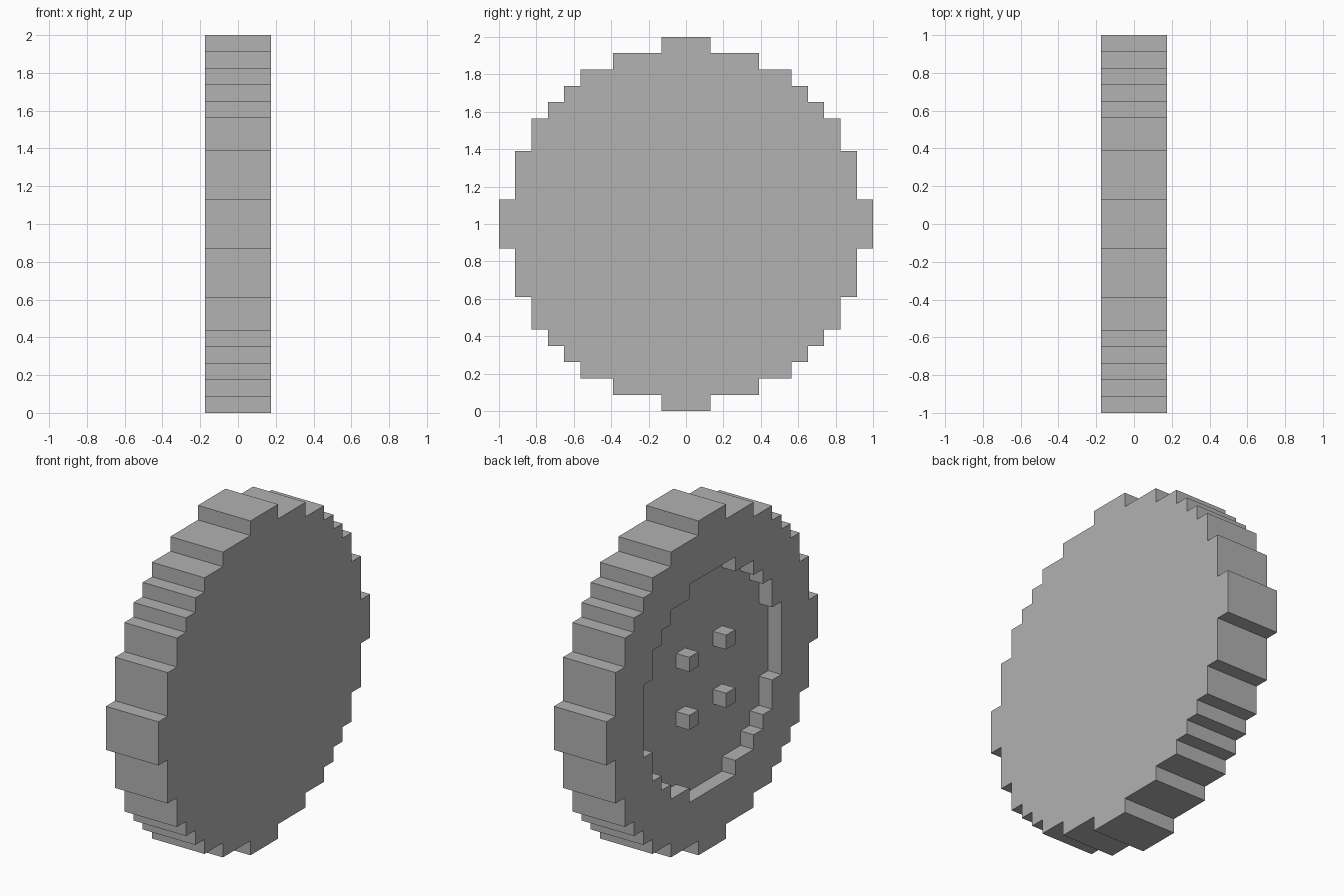
import bpy
import bmesh
from mathutils import Vector

cube = bpy.data.objects.get("Cube")
if cube:
    bpy.data.objects.remove(cube, do_unlink=True)

UNIT = 2 / 23            # edge of one block
HALF = 2 * UNIT          # half the wheel's thickness
FLOOR = -HALF + UNIT     # depth of the hub recess

grey = bpy.data.materials.new("grey")
grey.use_nodes = True
COLOUR = (0.445, 0.445, 0.445, 1)
grey.diffuse_color = COLOUR
grey.node_tree.nodes["Principled BSDF"].inputs["Base Color"].default_value = COLOUR


def stepped_circle(steps):
    """Blocky circle: one quarter of stair corners, turned four times."""
    quarter = []
    for i, (y, z) in enumerate(steps):
        quarter.append((y, z))
        if i + 1 < len(steps):
            quarter.append((steps[i + 1][0], z))
    points = []
    for _ in range(4):
        points += quarter
        quarter = [(-z, y) for y, z in quarter]
    return points


def add_loop(bm, outline, x):
    return [bm.verts.new((x, y * UNIT, z * UNIT + 1)) for y, z in outline]


def add_wall(bm, a, b):
    for i in range(len(a)):
        j = (i + 1) % len(a)
        bm.faces.new((a[i], a[j], b[j], b[i]))


def finish(bm, name):
    bmesh.ops.recalc_face_normals(bm, faces=bm.faces[:])
    mesh = bpy.data.meshes.new(name)
    bm.to_mesh(mesh)
    bm.free()
    mesh.materials.append(grey)
    obj = bpy.data.objects.new(name, mesh)
    bpy.context.collection.objects.link(obj)


# Wheel: flat on one side, with a stepped round recess on the other
rim = stepped_circle([(11.5, 1.5), (10.5, 4.5), (9.5, 6.5), (8.5, 7.5),
                      (7.5, 8.5), (6.5, 9.5), (4.5, 10.5), (1.5, 11.5)])
hub = stepped_circle([(7.5, 2.5), (6.5, 4.5), (5.5, 5.5), (4.5, 6.5), (2.5, 7.5)])

bm = bmesh.new()
flat_side = add_loop(bm, rim, HALF)
open_side = add_loop(bm, rim, -HALF)
recess_edge = add_loop(bm, hub, -HALF)
recess_floor = add_loop(bm, hub, FLOOR)
add_wall(bm, flat_side, open_side)
add_wall(bm, recess_edge, recess_floor)
bm.faces.new(flat_side)
bm.faces.new(recess_floor)
ring_edges = [bm.edges.get((loop[i - 1], loop[i]))
              for loop in (open_side, recess_edge) for i in range(len(loop))]
bmesh.ops.triangle_fill(bm, edges=ring_edges, use_beauty=True,
                        normal=Vector((-1, 0, 0)))
finish(bm, "wheel")

# Four lug nuts standing on the recess floor
for y, y_name in ((-2, "front"), (2, "back")):
    for z, z_name in ((-2, "lower"), (2, "upper")):
        bm = bmesh.new()
        bmesh.ops.create_cube(bm, size=UNIT)
        bmesh.ops.translate(bm, verts=bm.verts[:],
                            vec=(FLOOR - UNIT / 2, y * UNIT, z * UNIT + 1))
        finish(bm, f"lug_nut_{z_name}_{y_name}")
